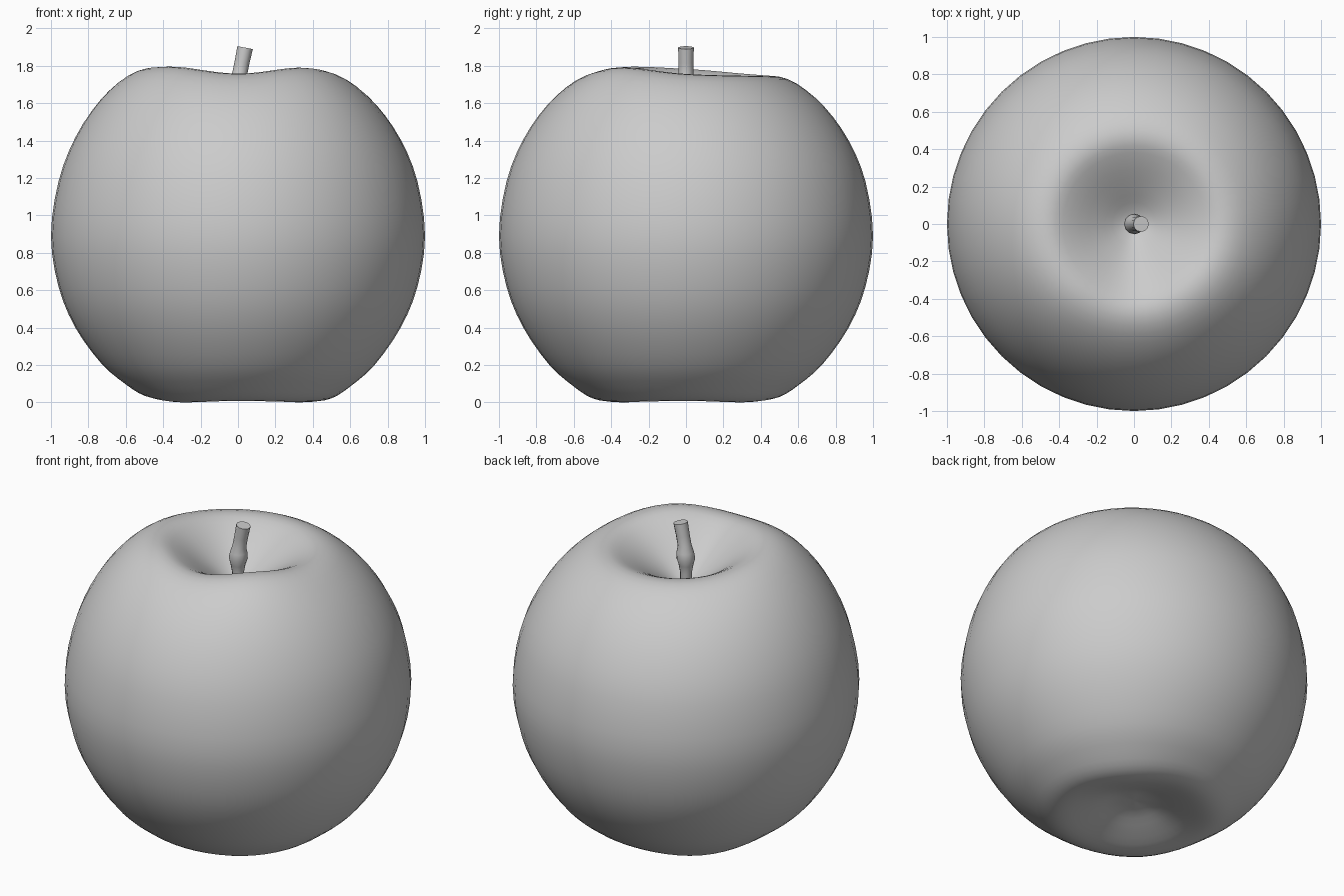
import bpy, bmesh, math
from mathutils import Vector, Matrix

cube = bpy.data.objects.get("Cube")
if cube:
    bpy.data.objects.remove(cube)

grey = bpy.data.materials.new("plain grey")
grey.use_nodes = True
grey.diffuse_color = (0.6, 0.6, 0.6, 1)
grey.node_tree.nodes["Principled BSDF"].inputs["Base Color"].default_value = (0.6, 0.6, 0.6, 1)


def catmull(a, b, c, d, t):
    return 0.5 * (2 * b + (c - a) * t + (2 * a - 5 * b + 4 * c - d) * t * t
                  + (3 * b - a - 3 * c + d) * t ** 3)


def smooth_path(points, steps):
    """Curve through the points, with the end points repeated."""
    p = [Vector(q) for q in points]
    p = [p[0]] + p + [p[-1]]
    path = [catmull(*p[i:i + 4], s / steps) for i in range(len(p) - 3) for s in range(steps)]
    return path + [p[-1]]


def around(values, angle):
    """Smooth value around the axis from evenly spaced samples."""
    n = len(values)
    u = angle / math.tau * n
    i = math.floor(u)
    return catmull(*[values[(i + k) % n] for k in (-1, 0, 1, 2)], u - i)


def skin(name, rings, sharp):
    """Join rings of points into a closed skin; single-point rings make poles."""
    bm = bmesh.new()
    rows = [[bm.verts.new(co) for co in ring] for ring in rings]
    for a, b in zip(rows, rows[1:]):
        n = max(len(a), len(b))
        for i in range(n):
            j = (i + 1) % n
            quad = [a[i % len(a)], a[j % len(a)], b[j % len(b)], b[i % len(b)]]
            bm.faces.new(list(dict.fromkeys(quad)))
    for row in (rows[0], rows[-1]):
        if len(row) > 2:
            bm.faces.new(row)
    bmesh.ops.recalc_face_normals(bm, faces=bm.faces)
    mesh = bpy.data.meshes.new(name)
    bm.to_mesh(mesh)
    bm.free()
    mesh.materials.append(grey)
    obj = bpy.data.objects.new(name, mesh)
    bpy.context.collection.objects.link(obj)
    bpy.ops.object.select_all(action="DESELECT")
    obj.select_set(True)
    bpy.context.view_layer.objects.active = obj
    bpy.ops.object.shade_smooth_by_angle(angle=math.radians(sharp))
    return obj


# Fruit: turned profile (radius, height) with an uneven shoulder and foot
profile = [(0, 0.1), (0.12, 0.09), (0.26, 0.045), (0.4, 0.01), (0.5, 0.022), (0.6, 0.085),
           (0.73, 0.2), (0.87, 0.4), (0.96, 0.62), (1, 0.89), (0.96, 1.18), (0.87, 1.41),
           (0.74, 1.6), (0.59, 1.73), (0.46, 1.768), (0.34, 1.72), (0.2, 1.625),
           (0.08, 1.54), (0, 1.51)]
shoulder = [-0.012, -0.022, -0.024, -0.012, 0.015, 0.026, -0.01, 0.022]
foot = [0.0, -0.008, 0.008, -0.005, 0.015, -0.008, 0.0, -0.006]
SIDES = 48


def fruit_ring(r, z):
    if r < 0.001:
        return [(0, 0, z)]
    ring = []
    inner = min(1, r / 0.4)
    top = max(0, min(1, (z - 1.2) / 0.5)) * inner
    base = max(0, 1 - z / 0.4) * inner
    for i in range(SIDES):
        a = math.tau * i / SIDES
        dz = top * around(shoulder, a) + base * around(foot, a)
        ring.append((r * math.cos(a), r * math.sin(a), max(0, z + dz)))
    return ring


skin("fruit_body", [fruit_ring(r, z) for r, z in smooth_path(profile, 3)], 80)

# Stem: leaning, knotted twig, each section is (offset, height, radius)
sections = [(0, 1.45, 0.036), (0, 1.59, 0.034), (0, 1.64, 0.043), (0.002, 1.68, 0.055),
            (0.005, 1.72, 0.05), (0.01, 1.76, 0.04), (0.022, 1.82, 0.04), (0.038, 1.897, 0.042)]
rings = []
for x, z, r in sections:
    lean = Matrix.Rotation(math.radians(11 if z > 1.74 else 0), 3, "Y")
    rings.append([lean @ Vector((r * math.cos(a), r * math.sin(a), 0)) + Vector((x, 0, z))
                  for a in (math.tau * i / 12 for i in range(12))])
skin("stem", rings, 40)
